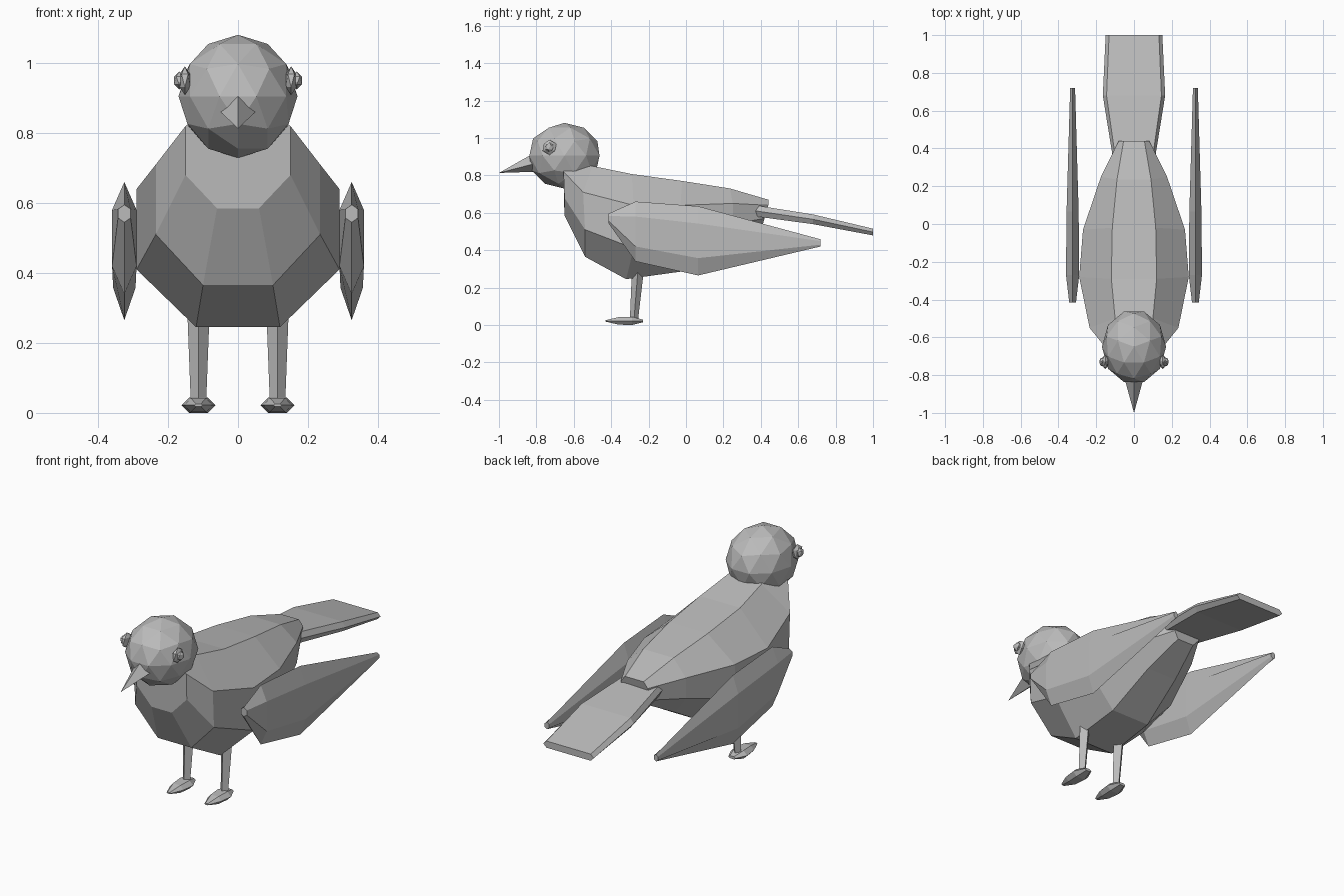
import bpy, bmesh
from mathutils import Matrix

if "Cube" in bpy.data.objects:
    bpy.data.objects.remove(bpy.data.objects["Cube"])

grey = bpy.data.materials.new("plain_grey")
grey.diffuse_color = (0.5, 0.5, 0.5, 1)
grey.use_nodes = True
grey.node_tree.nodes["Principled BSDF"].inputs["Base Color"].default_value = grey.diffuse_color


def finish(name, bm):
    bmesh.ops.recalc_face_normals(bm, faces=bm.faces)
    mesh = bpy.data.meshes.new(name)
    bm.to_mesh(mesh)
    bm.free()
    mesh.materials.append(grey)
    obj = bpy.data.objects.new(name, mesh)
    bpy.context.collection.objects.link(obj)
    return obj


def loft(name, rings):
    """Skin a list of equally sized point rings and cap both ends."""
    bm = bmesh.new()
    loops = [[bm.verts.new(p) for p in ring] for ring in rings]
    n = len(loops[0])
    for a, b in zip(loops, loops[1:]):
        for i in range(n):
            j = (i + 1) % n
            bm.faces.new((a[i], a[j], b[j], b[i]))
    bm.faces.new(loops[0])
    bm.faces.new(loops[-1])
    return finish(name, bm)


def ball(name, centre, radii, subdivisions):
    bm = bmesh.new()
    bmesh.ops.create_icosphere(bm, subdivisions=subdivisions, radius=1)
    turn = Matrix.Rotation(1.5707963, 4, 'Z')
    bmesh.ops.transform(bm, verts=bm.verts,
                        matrix=Matrix.Translation(centre) @ Matrix.Diagonal((*radii, 1)) @ turn)
    return finish(name, bm)


def octagon(half):
    """Mirror four right-hand points (bottom to top) into a closed ring."""
    return half + [(-x, y, z) for x, y, z in reversed(half)]


def flat_hex(cx, y, cz, w, h, inner):
    """Hexagon with points left and right."""
    return [(cx + w, y, cz), (cx + w * inner, y, cz + h), (cx - w * inner, y, cz + h),
            (cx - w, y, cz), (cx - w * inner, y, cz - h), (cx + w * inner, y, cz - h)]


# Body: octagonal rings from breast to rump
body = [
    [(.06, -.65, .585), (.15, -.65, .68), (.15, -.655, .82), (.06, -.655, .88)],
    [(.10, -.54, .365), (.235, -.54, .51), (.235, -.55, .71), (.10, -.50, .85)],
    [(.12, -.32, .245), (.29, -.28, .41), (.29, -.28, .64), (.12, -.29, .807)],
    [(.115, -.03, .285), (.27, -.03, .455), (.27, -.03, .64), (.115, -.02, .77)],
    [(.09, .22, .43), (.175, .25, .54), (.175, .25, .65), (.09, .235, .73)],
    [(.05, .41, .535), (.08, .42, .57), (.08, .44, .64), (.055, .44, .67)],
]
loft("body", [octagon(r) for r in body])

# Head
ball("head", (0, -.65, .905), (.17, .197, .176), 2)

# Beak: four-sided spike drooping to its tip
beak = bmesh.new()
base = [beak.verts.new(p) for p in
        [(0, -.82, .915), (.055, -.80, .865), (0, -.79, .82), (-.055, -.80, .865)]]
tip = beak.verts.new((0, -1, .813))
for i in range(4):
    beak.faces.new((base[i], base[(i + 1) % 4], tip))
beak.faces.new(base)
finish("beak", beak)

# Tail
loft("tail", [flat_hex(0, y, z, w, h, .88) for y, z, w, h in
              [(.34, .615, .11, .03), (.68, .565, .165, .026), (1, .497, .15, .018)]])

for side, s in (("left", -1), ("right", 1)):
    # Eye and pupil
    ball(side + "_eye", (s * .152, -.73, .95), (.018, .041, .041), 1)
    ball(side + "_pupil", (s * .168, -.73, .95), (.017, .026, .026), 1)

    # Wing: hexagonal rings pointed above and below
    rings = []
    for y, low, high, w in [(-.415, .545, .595, .018), (-.27, .34, .66, .035),
                            (.065, .265, .635, .032), (.72, .42, .458, .013)]:
        cx, q = s * .325, (high - low) / 4
        rings.append([(cx, y, low), (cx + w, y, low + q), (cx + w, y, high - q),
                      (cx, y, high), (cx - w, y, high - q), (cx - w, y, low + q)])
    loft(side + "_wing", rings)

    # Leg: tapered diamond post
    x = s * .113
    loft(side + "_leg", [[(x + r, y, z), (x, y + r, z), (x - r, y, z), (x, y - r, z)]
                         for y, z, r in [(-.278, .03, .022), (-.255, .32, .033)]])

    # Foot
    loft(side + "_foot", [flat_hex(x, y, .022, w, h, .55) for y, w, h in
                          [(-.43, .012, .004), (-.36, .04, .02),
                           (-.29, .049, .022), (-.23, .022, .007)]])
